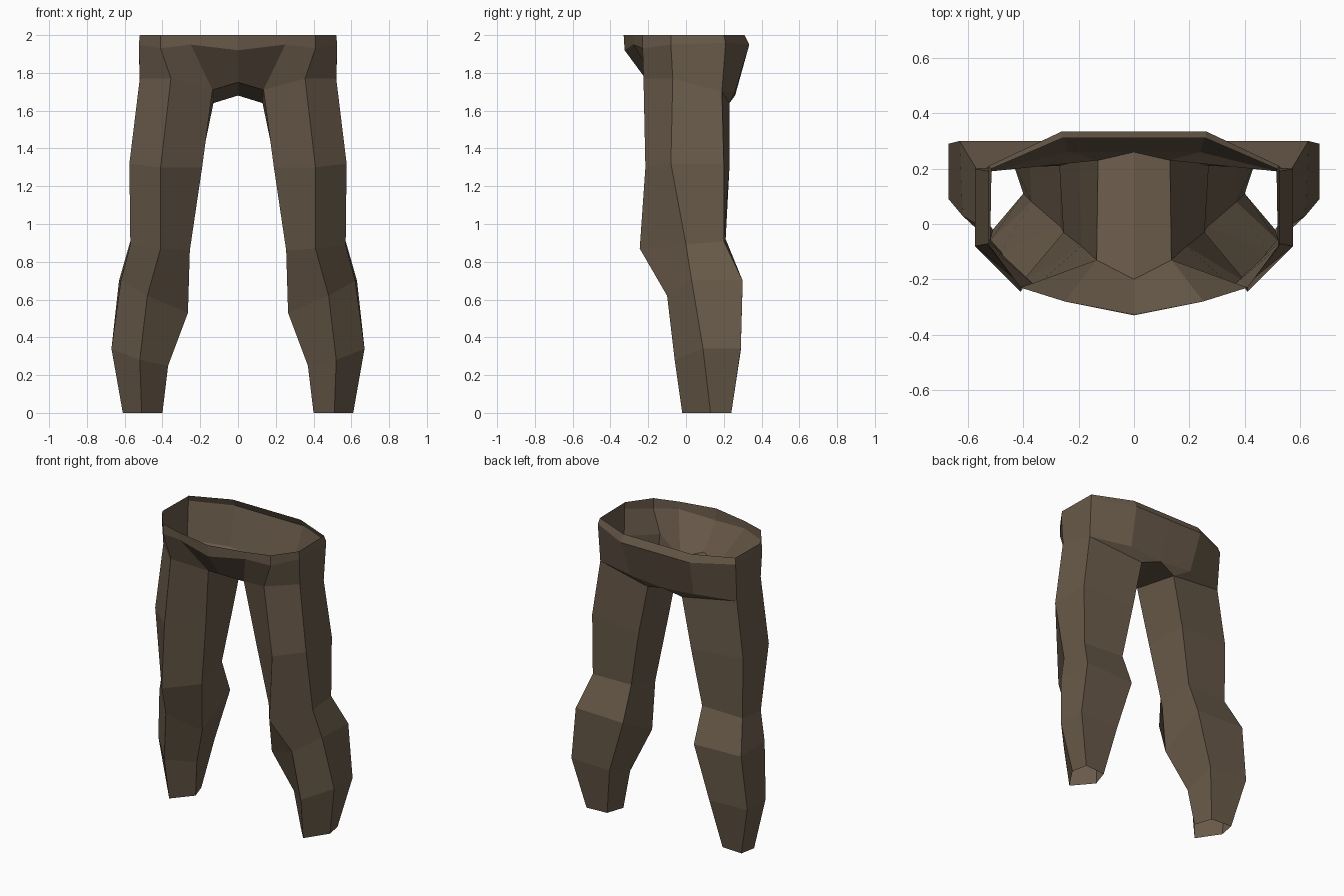
import bpy
import bmesh

default_cube = bpy.data.objects.get("Cube")
if default_cube:
    bpy.data.objects.remove(default_cube, do_unlink=True)

# One plain cloth colour
cloth = bpy.data.materials.new("brown_cloth")
cloth.use_nodes = True
colour = (0.14, 0.102, 0.067, 1)
cloth.diffuse_color = colour
for node in cloth.node_tree.nodes:
    if node.type == 'BSDF_PRINCIPLED':
        node.inputs["Base Color"].default_value = colour
        node.inputs["Roughness"].default_value = 0.9


def bridge(bm, lower, upper, closed):
    """Join two rings of vertices with a strip of quads."""
    count = len(lower)
    for i in range(count if closed else count - 1):
        j = (i + 1) % count
        bm.faces.new((lower[i], lower[j], upper[j], upper[i]))


def loft(bm, rings, closed):
    """Skin a stack of rings, listed from bottom to top."""
    loops = [[bm.verts.new(point) for point in ring] for ring in rings]
    for lower, upper in zip(loops, loops[1:]):
        bridge(bm, lower, upper, closed)
    return loops


def finish_half(name, bm):
    """Turn the left half into a flat-shaded object mirrored across x."""
    mesh = bpy.data.meshes.new(name)
    bm.to_mesh(mesh)
    bm.free()
    mesh.materials.append(cloth)
    obj = bpy.data.objects.new(name, mesh)
    bpy.context.collection.objects.link(obj)
    mirror = obj.modifiers.new("mirror_sides", 'MIRROR')
    mirror.use_axis = (True, False, False)
    mirror.use_clip = True
    mirror.merge_threshold = 0.001
    return obj


# Five-sided leg sections:
# front ridge, outer front, outer back, inner back, inner front
ankle = [(.51, -.02, 0), (.61, .13, 0), (.59, .24, 0), (.44, .23, 0), (.4, .11, 0)]
calf = [(.52, -.06, .28), (.67, .09, .34), (.67, .29, .34), (.38, .29, .33), (.37, .08, .25)]
shin = [(.48, -.1, .62), (.62, .03, .7), (.63, .3, .7), (.27, .3, .69), (.265, -.01, .53)]
knee = [(.41, -.245, .87), (.57, 0, .89), (.57, .2, .91), (.27, .21, .92), (.255, -.03, .86)]
thigh = [(.41, -.215, 1.3), (.575, -.08, 1.32), (.575, .2, 1.32), (.2, .23, 1.3), (.19, -.08, 1.3)]
hip = [(.355, -.225, 1.77), (.52, -.07, 1.77), (.52, .19, 1.7), (.13, .23, 1.64), (.135, -.13, 1.71)]

# Legs, open at the ankles
bm = bmesh.new()
loft(bm, [ankle, calf, shin, knee, thigh, hip], closed=True)
finish_half("trouser_legs", bm)

# Waist sections run from the front centre round to the back centre
hip_front, hip_outer, hip_back, hip_inner_back, hip_inner_front = hip
seat_line = [(0, -.2, 1.75), hip_inner_front, hip_front, hip_outer, hip_back,
             (.24, .26, 1.7), (0, .26, 1.68)]
belt_line = [(0, -.325, 1.92), (.25, -.278, 1.95), (.41, -.23, 1.93), (.525, -.08, 1.95),
             (.525, .21, 1.96), (.26, .335, 1.95), (0, .335, 1.95)]
rim = [(0, -.33, 2), (.25, -.28, 2), (.41, -.23, 2), (.52, -.08, 2),
       (.515, .2, 2), (.26, .31, 2), (0, .31, 2)]

# Waist, open at the top
bm = bmesh.new()
seat = loft(bm, [seat_line, belt_line, rim], closed=False)[0]

# Underside: crotch panel and the fold beneath the seat
inner_back = bm.verts.new(hip_inner_back)
front_centre, inner_front = seat[:2]
outer_back, seat_back, back_centre = seat[-3:]
bm.faces.new((back_centre, inner_back, inner_front, front_centre))
bm.faces.new((outer_back, inner_back, seat_back))
bm.faces.new((inner_back, back_centre, seat_back))
finish_half("waist", bm)
